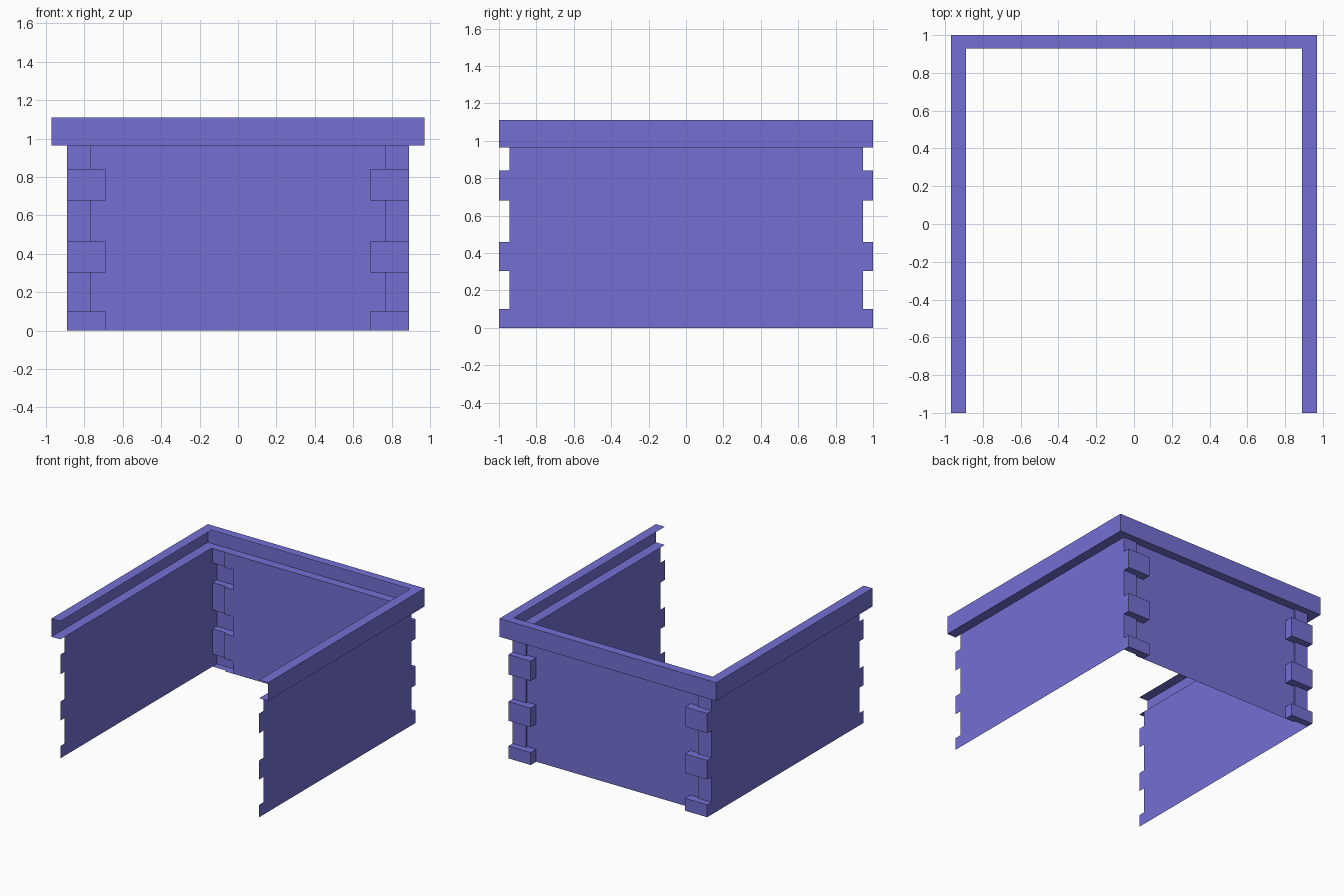
import bpy, bmesh
from mathutils import Vector

if "Cube" in bpy.data.objects:
    bpy.data.objects.remove(bpy.data.objects["Cube"])

WALL_X = 0.89                    # side wall plane
PANEL_Y, SHORT_Y, LONG_Y = 0.93, 0.945, 1.0
SHORT_X, LONG_X = 0.77, 0.69     # inner edges of the quoins
TOP = 0.963                      # wall top / cornice underside
CORNICE_TOP = 1.11
# stacked corner blocks: (bottom, top, is_long)
BANDS = [(0, 0.1, True), (0.1, 0.305, False), (0.305, 0.46, True),
         (0.46, 0.68, False), (0.68, 0.84, True), (0.84, TOP, False)]

mat = bpy.data.materials.new("violet_blue")
mat.diffuse_color = (0.175, 0.162, 0.66, 1)
mat.use_nodes = True
mat.node_tree.nodes["Principled BSDF"].inputs["Base Color"].default_value = mat.diffuse_color


def face(bm, pts, normal):
    """Add a polygon facing the given direction."""
    f = bm.faces.new([bm.verts.new(p) for p in pts])
    f.normal_update()
    if f.normal.dot(Vector(normal)) < 0:
        f.normal_flip()


def finish(bm, name, mirror=False):
    bmesh.ops.remove_doubles(bm, verts=bm.verts, dist=0.0005)
    me = bpy.data.meshes.new(name)
    bm.to_mesh(me)
    bm.free()
    me.materials.append(mat)
    ob = bpy.data.objects.new(name, me)
    bpy.context.collection.objects.link(ob)
    if mirror:
        ob.modifiers.new("mirror", 'MIRROR').use_axis[0] = True
    bpy.context.view_layer.objects.active = ob
    bpy.ops.object.select_all(action='DESELECT')
    ob.select_set(True)
    bpy.ops.object.shade_smooth_by_angle()
    return ob


def rect_y(bm, x0, x1, y, z0, z1):
    face(bm, [(x0, y, z0), (x1, y, z0), (x1, y, z1), (x0, y, z1)], (0, 1, 0))


def rect_x(bm, x, y0, y1, z0, z1, nx):
    face(bm, [(x, y0, z0), (x, y1, z0), (x, y1, z1), (x, y0, z1)], (nx, 0, 0))


def rect_z(bm, x0, x1, y0, y1, z, nz):
    face(bm, [(x0, y0, z), (x1, y0, z), (x1, y1, z), (x0, y1, z)], (0, 0, nz))


# side walls: flat sheets with toothed front and back edges
bm = bmesh.new()
for z0, z1, is_long in BANDS:
    y = LONG_Y if is_long else SHORT_Y
    rect_x(bm, WALL_X, -y, y, z0, z1, 1)
finish(bm, "side_walls", mirror=True)

# back panel between the quoins
bm = bmesh.new()
for z0, z1, is_long in BANDS:
    x = LONG_X if is_long else SHORT_X
    rect_y(bm, -x, x, PANEL_Y, z0, z1)
finish(bm, "back_panel")

# hollow quoin blocks at the back corners
bm = bmesh.new()
for z0, z1, is_long in BANDS:
    x, y = (LONG_X, LONG_Y) if is_long else (SHORT_X, SHORT_Y)
    rect_y(bm, x, WALL_X, y, z0, z1)
    rect_x(bm, x, PANEL_Y, y, z0, z1, -1)
    if is_long:
        for z, n in ((z0, -1), (z1, 1)):
            rect_z(bm, LONG_X, SHORT_X, PANEL_Y, LONG_Y, z, n)
            rect_z(bm, SHORT_X, WALL_X, SHORT_Y, LONG_Y, z, n)
finish(bm, "corner_quoins", mirror=True)

# cornice: open channel swept around three sides with mitred corners
bm = bmesh.new()
profile = [(0, TOP), (1, TOP), (1, CORNICE_TOP), (0, CORNICE_TOP)]


def station(i, t, z):
    x = 0.97 if t else WALL_X
    y = 1.0 if t else PANEL_Y
    return [(x, -1, z), (x, y, z), (-x, y, z), (-x, -1, z)][i]


sides = [(1, 0, 0), (0, 1, 0), (-1, 0, 0)]
for i, out in enumerate(sides):
    for n, (a, b) in zip([(0, 0, -1), out, (0, 0, 1)], zip(profile, profile[1:])):
        face(bm, [station(i, *a), station(i + 1, *a),
                  station(i + 1, *b), station(i, *b)], n)
finish(bm, "cornice")
